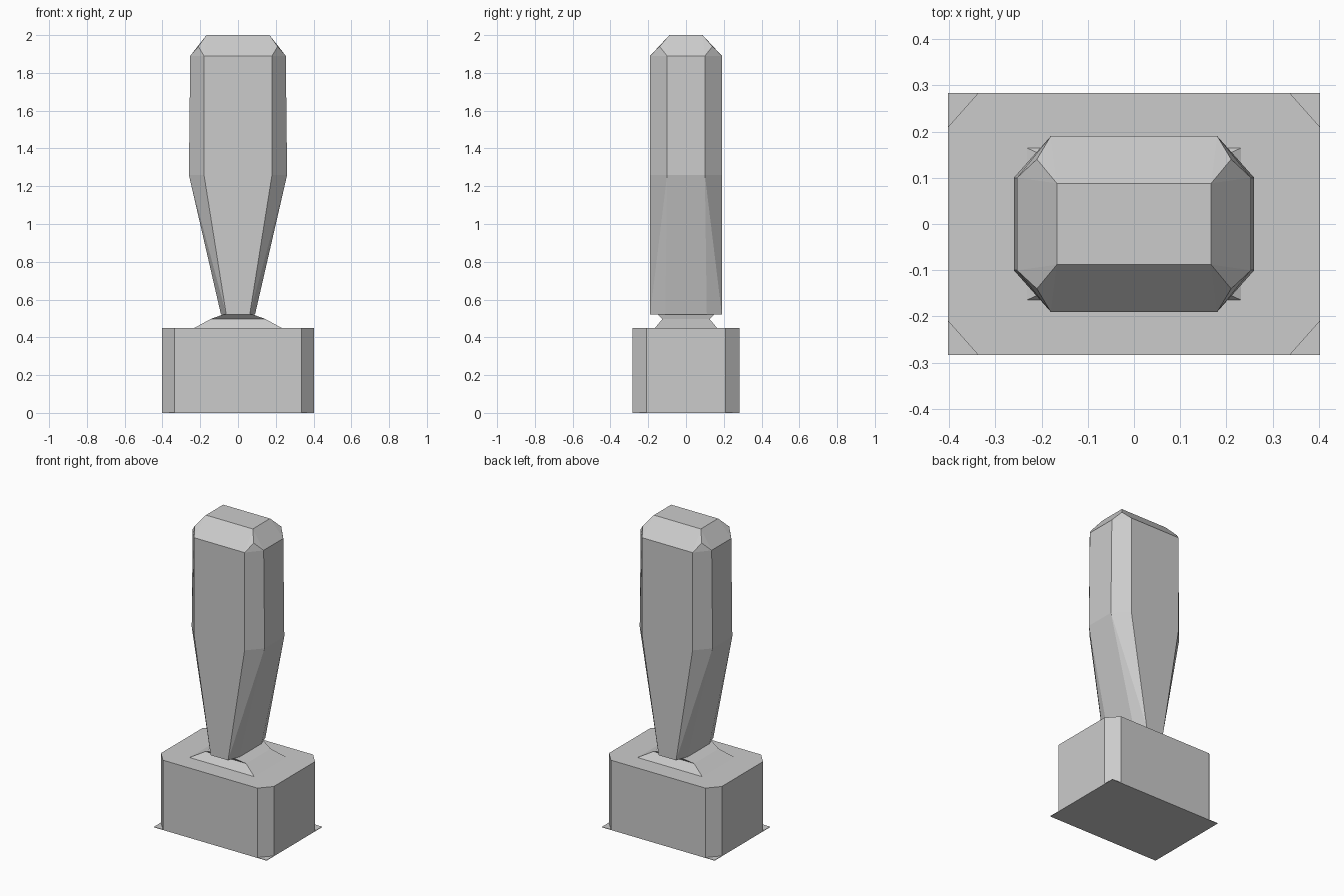
import bpy, bmesh

cube = bpy.data.objects.get("Cube")
if cube:
    bpy.data.objects.remove(cube, do_unlink=True)

grey = bpy.data.materials.new("plain grey")
grey.use_nodes = True
COLOUR = (0.6, 0.6, 0.6, 1)
grey.diffuse_color = COLOUR
grey.node_tree.nodes["Principled BSDF"].inputs["Base Color"].default_value = COLOUR


def finish(name, bm):
    bmesh.ops.recalc_face_normals(bm, faces=bm.faces)
    mesh = bpy.data.meshes.new(name)
    bm.to_mesh(mesh)
    bm.free()
    mesh.materials.append(grey)
    obj = bpy.data.objects.new(name, mesh)
    bpy.context.collection.objects.link(obj)
    return obj


def octagon(hx, hy, ix, iy, z):
    """Chamfered rectangle: half sizes hx, hy; flat half lengths ix, iy."""
    return [(hx, -iy, z), (hx, iy, z), (ix, hy, z), (-ix, hy, z),
            (-hx, iy, z), (-hx, -iy, z), (-ix, -hy, z), (ix, -hy, z)]


def rectangle(hx, hy, z):
    return [(hx, -hy, z), (hx, hy, z), (-hx, hy, z), (-hx, -hy, z)]


def loft(name, rings):
    """Join rings of equal point count and cap both ends."""
    bm = bmesh.new()
    loops = [[bm.verts.new(p) for p in ring] for ring in rings]
    for low, high in zip(loops, loops[1:]):
        for i in range(len(low)):
            j = (i + 1) % len(low)
            bm.faces.new((low[i], low[j], high[j], high[i]))
    bm.faces.new(loops[0])
    bm.faces.new(loops[-1])
    return finish(name, bm)


# Base block with cut corners, on a thin square-cornered sole
loft("base_block", [octagon(0.402, 0.283, 0.337, 0.21, z) for z in (0.002, 0.45)])
loft("base_sole", [rectangle(0.402, 0.283, z) for z in (0, 0.003)])

# Pinched collar between base and grip
loft("collar", [rectangle(0.233, 0.165, 0.449), rectangle(0.145, 0.125, 0.497),
                rectangle(0.075, 0.15, 0.522)])

# Grip: tapered, bevelled hull with a chamfered top
bm = bmesh.new()
points = (octagon(0.09, 0.19, 0.062, 0.11, 0.52)
          + octagon(0.26, 0.19, 0.18, 0.10, 1.26)
          + octagon(0.253, 0.19, 0.18, 0.10, 1.89)
          + rectangle(0.21, 0.14, 1.94)
          + rectangle(0.167, 0.088, 2.0))
hull = bmesh.ops.convex_hull(bm, input=[bm.verts.new(p) for p in points])
bmesh.ops.dissolve_limit(bm, angle_limit=0.06, verts=bm.verts, edges=bm.edges)
finish("grip", bm)
